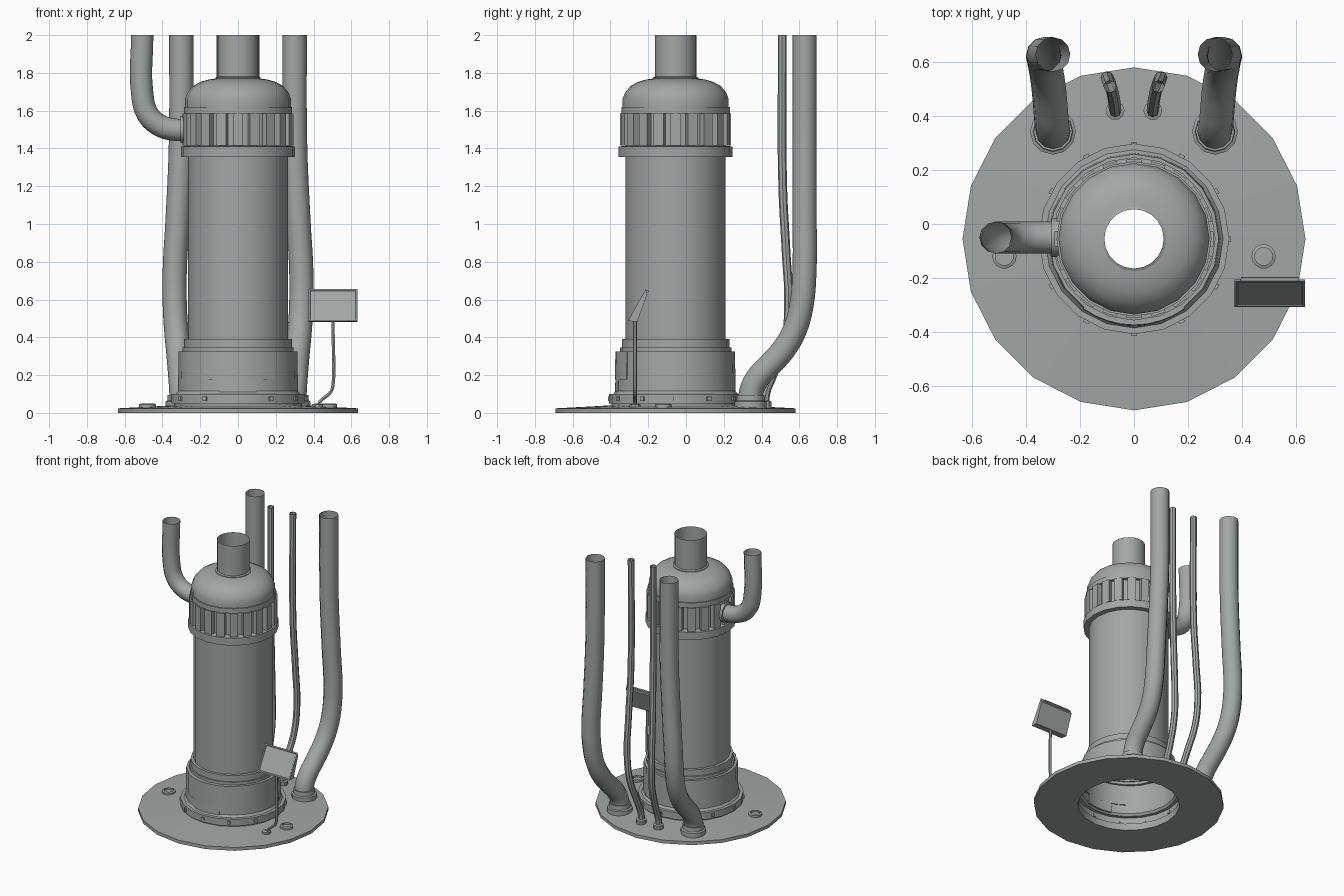
import bpy, bmesh, math
from mathutils import Matrix, Vector

if "Cube" in bpy.data.objects:
    bpy.data.objects.remove(bpy.data.objects["Cube"])

AXIS_Y = -0.055
SIDES = 20

grey = bpy.data.materials.new("painted_metal_grey")
grey.use_nodes = True
colour = (0.36, 0.385, 0.375, 1)
grey.diffuse_color = colour
grey.node_tree.nodes["Principled BSDF"].inputs["Base Color"].default_value = colour


def finish(ob, smooth=True):
    if not ob.data.materials:
        ob.data.materials.append(grey)
    if smooth:
        bpy.ops.object.select_all(action='DESELECT')
        ob.select_set(True)
        bpy.context.view_layer.objects.active = ob
        bpy.ops.object.shade_smooth_by_angle(angle=math.radians(32))
    return ob


def from_bmesh(name, bm, smooth=True, fix=True):
    if fix:
        bmesh.ops.recalc_face_normals(bm, faces=bm.faces)
    me = bpy.data.meshes.new(name)
    bm.to_mesh(me)
    bm.free()
    ob = bpy.data.objects.new(name, me)
    bpy.context.collection.objects.link(ob)
    return finish(ob, smooth)


def lathe(name, profile, centre=(0, AXIS_Y), sides=SIDES, closed=False):
    """Spin (radius, height) points, listed upward on the outside."""
    bm = bmesh.new()
    rings = []
    for r, z in profile:
        rings.append([bm.verts.new((centre[0] + r * math.cos(math.tau * i / sides),
                                    centre[1] + r * math.sin(math.tau * i / sides), z))
                      for i in range(sides)])
    pairs = list(zip(rings, rings[1:]))
    if closed:
        pairs.append((rings[-1], rings[0]))
    for low, high in pairs:
        for i in range(sides):
            j = (i + 1) % sides
            bm.faces.new((low[i], low[j], high[j], high[i]))
    return from_bmesh(name, bm, fix=False)


def tube(name, points, radius, resolution=4):
    """Open-ended round pipe along a smooth path."""
    cu = bpy.data.curves.new(name, 'CURVE')
    cu.dimensions = '3D'
    cu.resolution_u = 5
    cu.bevel_depth = radius
    cu.bevel_resolution = resolution
    sp = cu.splines.new('BEZIER')
    sp.bezier_points.add(len(points) - 1)
    for bp, p in zip(sp.bezier_points, points):
        bp.co = p
        bp.handle_left_type = bp.handle_right_type = 'AUTO'
    ob = bpy.data.objects.new(name, cu)
    bpy.context.collection.objects.link(ob)
    bpy.ops.object.select_all(action='DESELECT')
    ob.select_set(True)
    bpy.context.view_layer.objects.active = ob
    bpy.ops.object.convert(target='MESH')
    return finish(bpy.context.view_layer.objects.active)


def radial_boxes(name, count, radius, z, size, phase=0.0):
    """Boxes repeated around the body axis."""
    bm = bmesh.new()
    for i in range(count):
        a = math.tau * i / count + phase
        m = (Matrix.Translation((0, AXIS_Y, z)) @ Matrix.Rotation(a, 4, 'Z')
             @ Matrix.Translation((radius, 0, 0)) @ Matrix.Diagonal((*size, 1)))
        bmesh.ops.create_cube(bm, size=1, matrix=m)
    return from_bmesh(name, bm, smooth=False)


# Base plate with a round opening
lathe("base_plate", [(0.34, 0), (0.635, 0), (0.635, 0.024), (0.34, 0.04)][::-1][::-1], closed=True)

# Main housing: foot flange, lower drum, long barrel, vent core
lathe("main_housing", [
    (0.34, 0.03), (0.34, 0.05), (0.353, 0.05), (0.353, 0.10), (0.33, 0.10), (0.318, 0.115),
    (0.314, 0.325), (0.295, 0.325), (0.295, 0.345), (0.285, 0.345), (0.285, 0.39),
    (0.265, 0.39), (0.265, 1.355), (0.302, 1.355), (0.302, 1.41), (0.262, 1.415),
    (0.262, 1.585), (0.287, 1.585), (0.287, 1.62), (0.28, 1.62)])
radial_boxes("flange_bolts", 12, 0.353, 0.075, (0.012, 0.022, 0.022), math.radians(90))
radial_boxes("vent_ribs", 20, 0.276, 1.50, (0.036, 0.055, 0.17))

# Domed cap and open chimney
lathe("domed_cap", [(0.28, 1.62), (0.28, 1.665), (0.268, 1.695), (0.24, 1.73),
                    (0.20, 1.752), (0.155, 1.765), (0.118, 1.77)])
lathe("chimney", [(0.12, 1.76), (0.12, 1.775), (0.11, 1.78), (0.11, 2.0)])


# Stepped access panel on the front of the lower drum
def curved_panel(name, half_angle, low, high):
    bm = bmesh.new()
    steps = 8
    grid = []
    for i in range(steps + 1):
        a = math.radians(-90 + half_angle * (2 * i / steps - 1))
        col = []
        for r, z in ((0.308, low), (0.321, low), (0.319, high), (0.308, high)):
            col.append(bm.verts.new((r * math.cos(a), AXIS_Y + r * math.sin(a), z)))
        grid.append(col)
    for a, b in zip(grid, grid[1:]):
        for k in range(4):
            n = (k + 1) % 4
            bm.faces.new((a[k], b[k], b[n], a[n]))
    bm.faces.new(grid[0])
    bm.faces.new(grid[-1][::-1])
    return from_bmesh(name, bm)


curved_panel("access_panel_upper", 36, 0.178, 0.325)
curved_panel("access_panel_lower", 18, 0.11, 0.178)

# Side outlet elbow
tube("side_elbow", [(-0.25, -0.05, 1.5), (-0.34, -0.05, 1.5), (-0.42, -0.05, 1.525),
                    (-0.48, -0.05, 1.585), (-0.507, -0.05, 1.69), (-0.507, -0.05, 2.0)], 0.059)
collar = lathe("side_elbow_collar", [(0.06, 0.0), (0.072, 0.0), (0.072, 0.03), (0.06, 0.03)],
               (0, 0), 16, closed=True)
collar.rotation_euler = (0, math.radians(-90), 0)
collar.location = (-0.275, -0.05, 1.5)

# Rear risers, mirrored on both sides
large = [(0.30, 0.342, 0.03), (0.30, 0.345, 0.11), (0.305, 0.38, 0.185), (0.31, 0.44, 0.25),
         (0.318, 0.52, 0.34), (0.328, 0.58, 0.45), (0.335, 0.613, 0.58), (0.335, 0.627, 0.75),
         (0.32, 0.628, 1.02), (0.303, 0.628, 1.4), (0.30, 0.628, 2.0)]
small = [(0.07, 0.42, 0.03), (0.07, 0.422, 0.10), (0.074, 0.46, 0.2), (0.09, 0.525, 0.38),
         (0.10, 0.543, 0.58), (0.097, 0.53, 0.85), (0.09, 0.512, 1.2), (0.09, 0.51, 2.0)]
for side, s in (("left", 1), ("right", -1)):
    tube("large_riser_" + side, [(s * x, y, z) for x, y, z in large], 0.064)
    tube("small_riser_" + side, [(s * x, y, z) for x, y, z in small], 0.023, 2)
    lathe("large_riser_collar_" + side, [(0.085, 0.02), (0.085, 0.06), (0.074, 0.065),
                                         (0.072, 0.095), (0.06, 0.095)], (s * 0.30, 0.342), 12)
    lathe("small_riser_collar_" + side, [(0.035, 0.02), (0.035, 0.06), (0.02, 0.065)],
          (s * 0.07, 0.42), 10)
    # Capped port on the plate
    lathe("plate_port_" + side, [(0.045, 0.02), (0.045, 0.045), (0.033, 0.05), (0.033, 0.036),
                                 (0.001, 0.036)], (s * 0.48, -0.12), 14)

# Bent post with its foot
tube("sign_post", [(0.42, -0.27, 0.03), (0.435, -0.27, 0.06), (0.49, -0.27, 0.11),
                   (0.502, -0.27, 0.14), (0.502, -0.27, 0.52)], 0.01, 1)
lathe("sign_post_foot", [(0.03, 0.02), (0.03, 0.045), (0.008, 0.05)], (0.42, -0.27), 10)

# Tilted display panel: wedge with recessed front and back
bm = bmesh.new()
section = [(-0.307, 0.487), (-0.258, 0.482), (-0.205, 0.628), (-0.213, 0.656)]
ends = [[bm.verts.new((x, y, z)) for y, z in section] for x in (0.373, 0.633)]
bm.faces.new(ends[0])
bm.faces.new(ends[1][::-1])
for k in range(4):
    n = (k + 1) % 4
    bm.faces.new((ends[0][k], ends[1][k], ends[1][n], ends[0][n]))
bmesh.ops.recalc_face_normals(bm, faces=bm.faces)
bm.normal_update()
front = min(bm.faces, key=lambda f: f.normal.y)
back = max(bm.faces, key=lambda f: f.normal.y)
for face, width, depth in ((front, 0.012, -0.004), (back, 0.03, -0.012)):
    bmesh.ops.inset_individual(bm, faces=[face], thickness=width, depth=0)
    bmesh.ops.inset_individual(bm, faces=[face], thickness=0.004, depth=depth)
from_bmesh("display_panel", bm, smooth=False)
